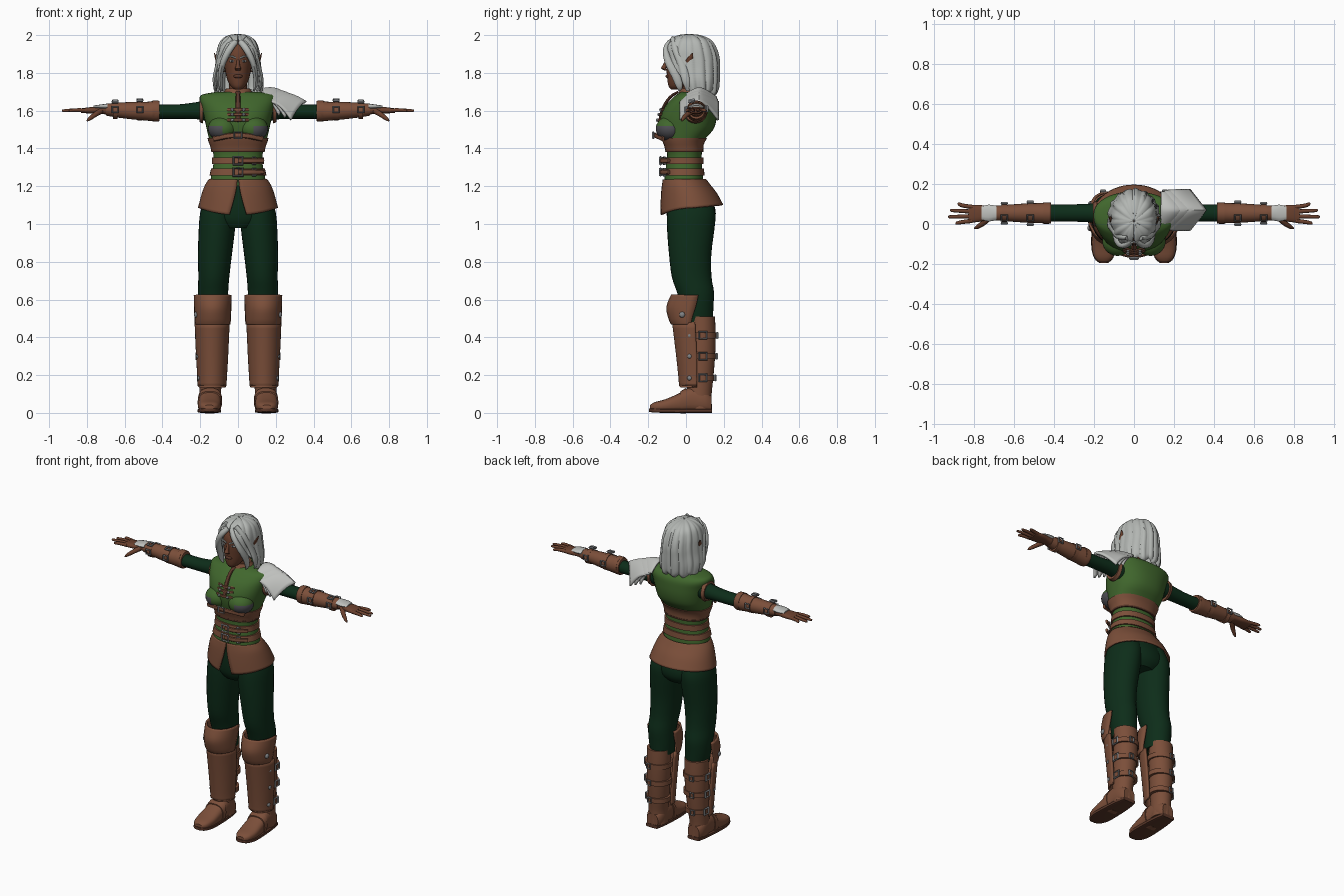
import bpy, bmesh, math
from mathutils import Vector

def mat(name, r, g, b):
    m = bpy.data.materials.new(name)
    m.diffuse_color = (r, g, b, 1)
    return m

GREEN = mat("tunic green", .052, .135, .026)
DARK = mat("dark green cloth", .004, .026, .010)
LEATHER = mat("brown leather", .20, .078, .042)
SHADE = mat("dark leather", .10, .038, .022)
SKIN = mat("skin", .145, .052, .027)
HAIR = mat("silver hair", .45, .47, .45)
PLATE = mat("pale plate", .52, .53, .51)
STEEL = mat("steel", .22, .23, .24)
GREY = mat("dark grey cloth", .075, .075, .085)

def smooth_rows(rows, k):
    """Catmull-Rom interpolation of equal-length tuples."""
    out = []
    for i in range(len(rows) - 1):
        p = [rows[max(0, min(len(rows) - 1, i + j))] for j in (-1, 0, 1, 2)]
        for s in range(k):
            t = s / k
            out.append(tuple(.5 * (2 * b + (c - a) * t + (2 * a - 5 * b + 4 * c - d) * t * t
                       + (3 * b - a - 3 * c + d) * t ** 3) for a, b, c, d in zip(*p)))
    return out + [tuple(rows[-1])]

def mesh_object(name, grid, m, closed, caps=False, thick=0):
    bm = bmesh.new()
    vs = [[bm.verts.new(p) for p in row] for row in grid]
    n = len(vs[0])
    for r0, r1 in zip(vs, vs[1:]):
        for j in range(n if closed else n - 1):
            k = (j + 1) % n
            bm.faces.new((r0[j], r0[k], r1[k], r1[j]))
    if caps:
        bm.faces.new(vs[0])
        bm.faces.new(vs[-1])
    bmesh.ops.recalc_face_normals(bm, faces=bm.faces)
    me = bpy.data.meshes.new(name)
    bm.to_mesh(me)
    bm.free()
    ob = bpy.data.objects.new(name, me)
    bpy.context.collection.objects.link(ob)
    me.materials.append(m)
    if thick:
        mod = ob.modifiers.new("thickness", 'SOLIDIFY')
        mod.thickness, mod.offset = thick, 0
    return ob

def tube(name, rows, m, axis=None, ref=(0, 1, 0), n=20, k=3, e=2.0, sx=1, caps=True):
    """Loft of (x, y, z, side radius, ref radius) sections along a path."""
    rows = smooth_rows(rows, k)
    P = [Vector((r[0] * sx, r[1], r[2])) for r in rows]
    grid = []
    for i, r in enumerate(rows):
        t = Vector(axis) if axis else (P[min(i + 1, len(P) - 1)] - P[max(i - 1, 0)]).normalized()
        side = t.cross(Vector(ref)).normalized()
        up = side.cross(t).normalized()
        ring = []
        for j in range(n):
            a = 2 * math.pi * j / n
            c, s = math.cos(a), math.sin(a)
            ring.append(P[i] + side * r[3] * math.copysign(abs(c) ** (2 / e), c)
                        + up * r[4] * math.copysign(abs(s) ** (2 / e), s))
        grid.append(ring)
    return mesh_object(name, grid, m, True, caps)

def shell(name, rows, m, cx=0, n=32, k=4, thick=.012, bump=None, drop=None):
    """Open wrap of (z, centre y, rx, ry, start angle, end angle), angle 0 facing front."""
    grid = []
    rows = smooth_rows(rows, k)
    for i, (z, cy, a, b, t0, t1) in enumerate(rows):
        row = []
        for j in range(n + 1):
            t = t0 + (t1 - t0) * j / n
            f = 1 + (bump(t) if bump else 0)
            dz = drop(t) * i / (len(rows) - 1) if drop else 0
            row.append((cx + a * f * math.sin(t), cy - b * f * math.cos(t), z + dz))
        grid.append(row)
    return mesh_object(name, grid, m, False, thick=thick)

def ball(name, loc, size, m, rot=(0, 0, 0), seg=20):
    bpy.ops.mesh.primitive_uv_sphere_add(segments=seg, ring_count=seg // 2 + 2, location=loc, rotation=rot)
    ob = bpy.context.object
    ob.name, ob.scale = name, size
    ob.data.materials.append(m)
    return ob

def buckle(name, loc, normal, w=.022, h=.02):
    bpy.ops.mesh.primitive_torus_add(major_segments=4, minor_segments=4, major_radius=1.2,
                                     minor_radius=.28, location=loc)
    ob = bpy.context.object
    ob.name = name
    for v in ob.data.vertices:
        x, y, z = v.co
        v.co = ((x - y) * .7 * w, (x + y) * .7 * h, z * .025)
    ob.rotation_euler = Vector(normal).to_track_quat('Z', 'Y').to_euler()
    ob.data.materials.append(STEEL)

# torso: z, centre y, half width, half depth
BODY = [(1.20, -.01, .150, .105), (1.25, -.012, .143, .102), (1.32, -.01, .130, .094),
        (1.38, -.008, .132, .092), (1.44, -.012, .150, .106), (1.50, .005, .165, .140),
        (1.56, .012, .178, .150), (1.62, .025, .192, .138), (1.66, .04, .203, .118),
        (1.685, .045, .19, .095), (1.70, .045, .11, .07)]
tube("tunic", [(0, y, z, a, b) for z, y, a, b in BODY], GREEN, (0, 0, 1), n=40, e=2.3)
DENSE = smooth_rows(BODY, 8)

def body_at(z):
    return min(DENSE, key=lambda r: abs(r[0] - z))

def band(name, z0, z1, off, m):
    rows = []
    for i in range(5):
        z, y, a, b = body_at(z0 + (z1 - z0) * i / 4)
        rows.append((0, y, z0 + (z1 - z0) * i / 4, a + off, b + off))
    tube(name, rows, m, (0, 0, 1), n=40, k=1, e=2.3)

band("underbust_corset", 1.385, 1.455, .007, LEATHER)
band("corset_edge", 1.38, 1.39, .009, SHADE)
for z in (1.335, 1.275):
    band("waist_belt", z - .018, z + .018, .009, LEATHER)
    buckle("belt_buckle", (0, -.135, z), (0, -1, 0), .028, .024)
    buckle("belt_buckle_side", (.085, -.115, z), (.5, -1, 0), .012, .022)
    tube("belt_tail", [(.0, -.132, z, .014, .008), (.07, -.125, z, .014, .008),
                       (.135, -.09, z, .012, .008)], LEATHER, n=8)

# bust with grey lower panels
for s in (-1, 1):
    ob = ball("bust", (s * .082, -.085, 1.505), (.077, .075, .065), GREEN, seg=28)
    ob.data.materials.append(GREY)
    for p in ob.data.polygons:
        if p.center.z < .25 and p.center.x * s > -.1:
            p.material_index = 1
tube("bust_strap", [(-.13, -.12, 1.45, .014, .008), (-.06, -.152, 1.465, .014, .008), (0, -.162, 1.47, .014, .008),
                    (.06, -.152, 1.465, .014, .008), (.13, -.12, 1.45, .014, .008)], LEATHER, n=8)
buckle("bust_buckle", (0, -.173, 1.47), (0, -1, 0), .024, .02)

# chest placket, ties and collar
tube("chest_placket", [(0, -.04, 1.70, .012, .006), (0, -.085, 1.67, .012, .008), (0, -.123, 1.61, .014, .008),
                       (0, -.14, 1.54, .014, .008)], SHADE, n=8)
for z, y in ((1.605, -.122), (1.58, -.132), (1.55, -.14)):
    tube("chest_tie", [(-.055, y + .006, z, .008, .006), (0, y - .012, z, .008, .006),
                       (.055, y + .006, z, .008, .006)], LEATHER, n=8)
    for s in (-1, 1):
        ball("tie_stud", (s * .03, y - .012, z), (.009, .008, .009), STEEL, seg=8)
tube("collar", [(0, .035, 1.675, .10, .085), (0, .03, 1.70, .075, .066), (0, .03, 1.718, .062, .06)],
     LEATHER, (0, 0, 1), n=28)

# split skirt and hips
W = 2 * math.pi
shell("skirt", [(1.235, -.008, .150, .110, .02, W - .02), (1.20, .0, .172, .125, .05, W - .05),
                (1.15, .015, .190, .145, .12, W - .12), (1.085, .03, .207, .163, .22, W - .22)], LEATHER,
      n=48, thick=.01, drop=lambda t: -.038 * max(0, math.cos(t)) ** 2 + .015 * max(0, -math.cos(t)))
tube("hips", [(0, .025, .98, .10, .10), (0, .028, 1.02, .17, .125), (0, .025, 1.08, .19, .130),
              (0, .01, 1.16, .172, .115), (0, 0, 1.22, .14, .10)], DARK, (0, 0, 1), n=32)

# head and face
tube("neck", [(0, .04, 1.66, .055, .055), (0, .025, 1.74, .047, .05), (0, .02, 1.80, .05, .055)], SKIN, (0, 0, 1))
tube("head", [(0, -.055, 1.713, .018, .025), (0, -.045, 1.728, .037, .047), (0, -.028, 1.76, .055, .07),
              (0, -.008, 1.81, .068, .095), (0, .0, 1.86, .075, .106), (0, .01, 1.92, .075, .108),
              (0, .02, 1.97, .05, .075), (0, .02, 1.982, .01, .02)], SKIN, (0, 0, 1), n=28)
tube("nose", [(0, -.098, 1.872, .007, .008), (0, -.112, 1.84, .010, .012), (0, -.119, 1.823, .016, .013),
              (0, -.104, 1.812, .012, .008)], SKIN, (0, 0, 1), n=12)
ball("lips", (0, -.097, 1.782), (.024, .011, .010), SHADE)
for s in (-1, 1):
    ball("eye", (s * .032, -.094, 1.862), (.015, .007, .006), PLATE, (0, 0, s * .3), 12)
    ball("iris", (s * .031, -.100, 1.862), (.006, .003, .006), GREY, seg=8)
    tube("eyebrow", [(.012, -.106, 1.878, .004, .005), (.035, -.101, 1.888, .005, .005),
                     (.057, -.083, 1.884, .003, .004)], HAIR, n=8, sx=s)
    tube("pointed_ear", [(.072, .0, 1.805, .008, .010), (.095, .005, 1.835, .010, .022),
                         (.112, .018, 1.87, .008, .018), (.125, .035, 1.905, .002, .003)], SKIN,
         (0, 0, 1), n=12, sx=s)
    # face-framing locks
    tube("front_lock", [(.012, -.085, 1.965, .015, .012), (.045, -.108, 1.925, .018, .014),
                        (.077, -.092, 1.86, .016, .022), (.093, -.055, 1.79, .014, .024),
                        (.092, -.035, 1.73, .010, .018), (.082, -.035, 1.705, .003, .005)], HAIR, n=12, sx=s)
    tube("side_lock", [(.03, -.07, 1.98, .02, .012), (.08, -.055, 1.925, .016, .02), (.108, -.02, 1.84, .012, .022),
                       (.125, .0, 1.76, .010, .022), (.115, .01, 1.705, .003, .008)], HAIR, n=12, sx=s)

# hair with combed ridges
shell("hair", [(1.998, .015, .004, .005, .0, W), (1.99, .018, .05, .06, .02, W - .02),
               (1.965, .022, .085, .105, .06, W - .06), (1.92, .022, .102, .132, .34, W - .34),
               (1.87, .027, .108, .140, .62, W - .62), (1.82, .03, .114, .138, .95, W - .95),
               (1.76, .035, .123, .132, 1.25, W - 1.25), (1.71, .04, .118, .122, 1.4, W - 1.4),
               (1.695, .04, .108, .108, 1.4, W - 1.4)], HAIR, n=110, thick=.016,
      bump=lambda t: .028 * math.sin(17 * t) + .012 * math.sin(29 * t), drop=lambda t: .01 * math.sin(11 * t))

X, Z = (1, 0, 0), (0, 0, 1)
for s in (-1, 1):
    # arms and bracers
    tube("sleeve", [(.15, .05, 1.60, .055, .06), (.22, .055, 1.60, .047, .045), (.32, .055, 1.595, .043, .038),
                    (.44, .055, 1.595, .043, .038)], DARK, X, Z, sx=s)
    tube("armhole_trim", [(.185, .05, 1.60, .065, .068), (.205, .05, 1.60, .06, .06)], LEATHER, X, Z, sx=s)
    tube("bracer", [(.415, .055, 1.598, .051, .052), (.43, .055, 1.598, .053, .056), (.48, .055, 1.597, .05, .05),
                    (.56, .055, 1.60, .047, .046), (.64, .055, 1.603, .041, .039), (.70, .055, 1.605, .036, .031)],
         LEATHER, X, Z, sx=s)
    for x, r in ((.44, .054), (.52, .051), (.65, .044)):
        tube("bracer_strap", [(x - .013, .055, 1.60, r, r), (x + .013, .055, 1.60, r, r)],
             LEATHER, X, Z, k=1, sx=s)
    for x, r in ((.52, .052), (.65, .045)):
        for y, z, nrm in ((.03, 1.603 + r, (0, -.2, 1)), (.055 - r - .006, 1.605, (0, -1, 0)),
                          (.055 + r + .004, 1.61, (0, 1, 0))):
            buckle("bracer_buckle", (s * x, y, z), nrm, .018, .018)
    # hand with back plate
    tube("hand", [(.68, .055, 1.603, .03, .026), (.73, .055, 1.603, .034, .019), (.78, .053, 1.602, .043, .017),
                  (.83, .05, 1.60, .043, .012)], SKIN, X, Z, e=2.5, sx=s)
    tube("hand_plate", [(.69, .055, 1.62, .036, .018), (.73, .055, 1.62, .042, .012), (.765, .055, 1.619, .032, .008)],
         PLATE, X, Z, n=12, sx=s)
    for y, d, tip in ((.016, -.012, .895), (.039, -.003, .93), (.062, .006, .92), (.085, .016, .885)):
        tube("finger", [(.81, y, 1.602, .011, .011), (.86, y + d * .5, 1.603, .010, .010),
                        (tip - .006, y + d, 1.60, .008, .007), (tip, y + d, 1.60, .002, .002)], SKIN, ref=Z, n=10, sx=s)
    tube("thumb", [(.725, .035, 1.60, .016, .016), (.755, .005, 1.58, .014, .013), (.785, -.015, 1.558, .010, .010),
                   (.80, -.022, 1.545, .003, .003)], SKIN, ref=Z, n=10, sx=s)

    # trousers
    tube("trouser_leg", [(.125, .06, .48, .068, .082), (.13, .06, .56, .076, .085), (.132, .05, .64, .080, .098),
                         (.128, .03, .72, .082, .105), (.122, .022, .84, .090, .112), (.112, .025, .97, .096, .125),
                         (.105, .028, 1.06, .095, .128), (.09, .02, 1.14, .085, .11)], DARK, (0, 0, 1), n=28, sx=s)
    # boots
    tube("boot_shaft", [(.145, .075, .02, .056, .062), (.147, .07, .10, .056, .066), (.143, .075, .17, .060, .068),
                        (.138, .082, .30, .068, .072), (.135, .085, .42, .072, .072), (.135, .085, .51, .072, .068)],
         LEATHER, (0, 0, 1), n=28, sx=s)
    shell("shin_guard", [(.14, .055, .074, .088, -1.6, 1.6), (.16, .055, .070, .086, -1.6, 1.6),
                         (.30, .055, .078, .100, -1.6, 1.6), (.48, .045, .086, .112, -1.6, 1.6)],
          LEATHER, s * .137, thick=.014)
    shell("knee_guard", [(.47, .035, .088, .108, -1.5, 1.5), (.50, .035, .091, .122, -1.55, 1.55),
                         (.56, .04, .093, .138, -1.65, 1.65), (.625, .045, .095, .118, -1.75, 1.75)],
          LEATHER, s * .134, n=12, thick=.012)
    ball("knee_stud", (s * .222, -.02, .52), (.012, .016, .016), STEEL, seg=10)
    for z, r in ((.41, .076), (.30, .073), (.185, .066)):
        tube("boot_strap", [(.138, .083, z - .015, r + .008, r + .004), (.138, .083, z + .015, r + .008, r + .004)],
             LEATHER, (0, 0, 1), n=28, k=1, sx=s)
        buckle("boot_buckle", (s * (.144 + r), .09, z), (s, 0, 0), .024, .022)
        buckle("boot_buckle_back", (s * .155, .089 + r, z), (0, 1, 0), .015, .018)
        ball("boot_rivet", (s * (.138 + r), .02, z), (.012, .014, .014), STEEL, seg=10)
    # feet
    tube("foot", [(.148, .135, .045, .040, .045), (.148, .10, .06, .055, .058), (.148, .03, .07, .058, .068),
                  (.15, -.04, .052, .060, .050), (.152, -.11, .038, .060, .034), (.152, -.165, .032, .048, .025),
                  (.152, -.19, .028, .025, .014)], LEATHER, (0, -1, 0), Z, n=24, e=2.6, sx=s)
    tube("sole", [(.15, .138, .011, .042, .011), (.15, .06, .011, .056, .011), (.152, -.1, .011, .063, .011),
                  (.152, -.17, .013, .048, .011), (.152, -.195, .015, .022, .009)], SHADE, (0, -1, 0), Z, n=16, e=5, sx=s)
    tube("instep_strap", [(.148, .0, .065, .064, .067), (.15, -.03, .055, .064, .059)], LEATHER,
         (0, -1, 0), Z, n=24, k=1, e=2.6, sx=s)

# layered shoulder plate on one side
for name, x0, ln, half, top in (("shoulder_plate_lower", .17, .19, .100, 1.69),
                                ("shoulder_plate_middle", .15, .17, .096, 1.702),
                                ("shoulder_plate_upper", .135, .14, .090, 1.714)):
    grid = []
    for i in range(11):
        u = i / 10
        grid.append([(x0 + u * ln * (1 - .42 * abs(v)), .07 + v * half,
                      top - .045 * u * u - (.045 + .05 * u) * abs(v) ** 1.6 + .01 * math.sin(u * math.pi))
                     for v in [j / 10 - 1 for j in range(21)]])
    mesh_object(name, grid, PLATE, False, thick=.012)

# smooth shading with kept edges
bpy.ops.object.select_all(action='DESELECT')
for ob in bpy.context.scene.objects:
    if "buckle" not in ob.name:
        ob.select_set(True)
        bpy.context.view_layer.objects.active = ob
bpy.ops.object.shade_smooth_by_angle(angle=math.radians(40))
